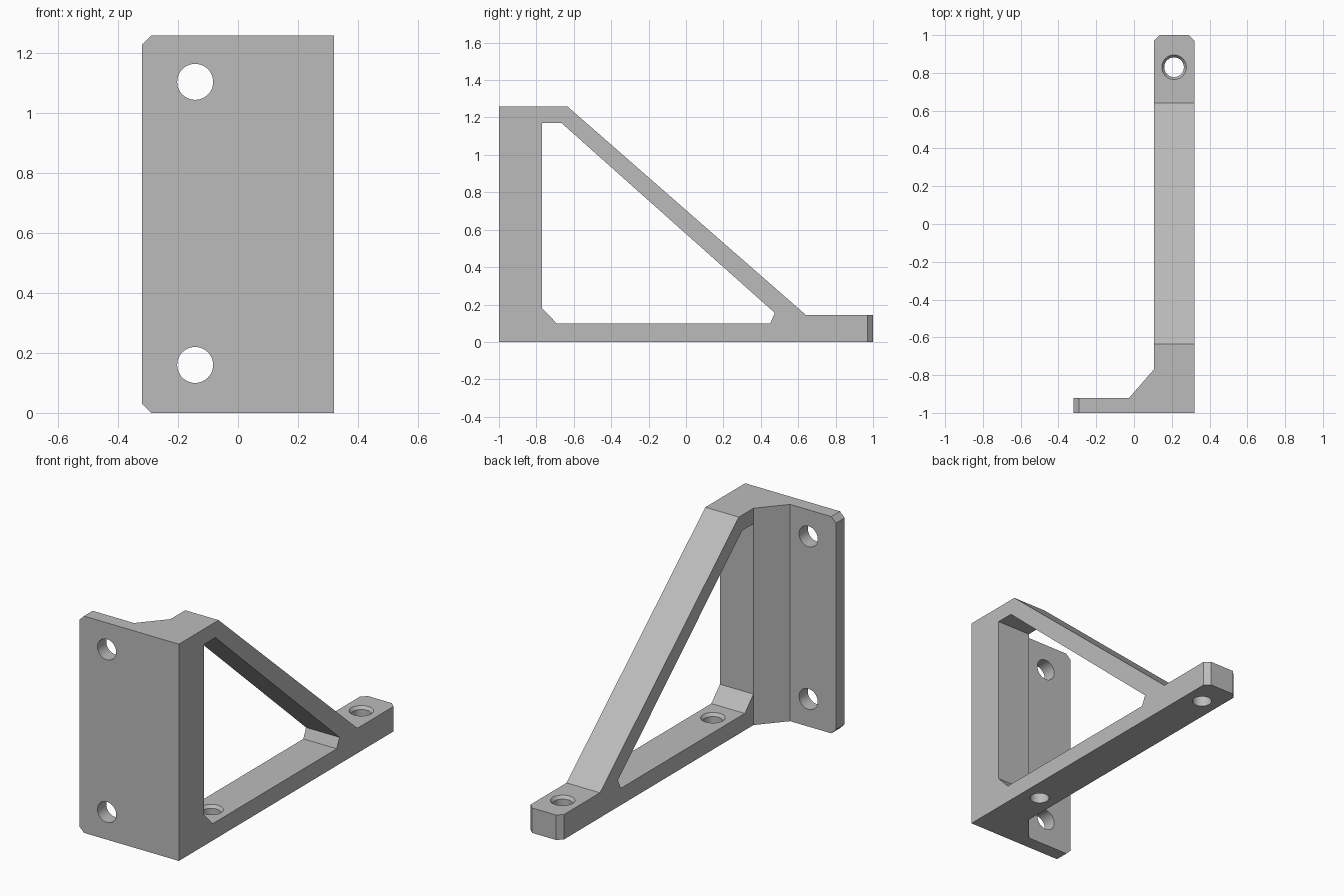
import bpy, bmesh, math
from mathutils import Vector

old = bpy.data.objects.get("Cube")
if old:
    bpy.data.objects.remove(old, do_unlink=True)

grey = bpy.data.materials.new("plain grey")
grey.use_nodes = True
colour = (0.5, 0.5, 0.5, 1)
grey.diffuse_color = colour
grey.node_tree.nodes["Principled BSDF"].inputs["Base Color"].default_value = colour


def finish(name, bm):
    bmesh.ops.recalc_face_normals(bm, faces=bm.faces)
    mesh = bpy.data.meshes.new(name)
    bm.to_mesh(mesh)
    bm.free()
    mesh.materials.append(grey)
    ob = bpy.data.objects.new(name, mesh)
    bpy.context.collection.objects.link(ob)
    return ob


def prism(name, profile, axis, start, end):
    """Extrude a 2D profile along x, y or z."""
    place = {"x": lambda a, b: (start, a, b),
             "y": lambda a, b: (a, start, b),
             "z": lambda a, b: (a, b, start)}[axis]
    bm = bmesh.new()
    face = bm.faces.new([bm.verts.new(place(a, b)) for a, b in profile])
    move = Vector([end - start if c == axis else 0 for c in "xyz"])
    out = bmesh.ops.extrude_face_region(bm, geom=[face])
    new = [v for v in out["geom"] if isinstance(v, bmesh.types.BMVert)]
    bmesh.ops.translate(bm, verts=new, vec=move)
    return finish(name, bm)


def circle(a, b, r, n=48):
    return [(a + r * math.cos(math.tau * i / n), b + r * math.sin(math.tau * i / n))
            for i in range(n)]


def cone(name, x, y, z, r_low, r_high, depth):
    bm = bmesh.new()
    bmesh.ops.create_cone(bm, cap_ends=True, segments=48, radius1=r_low,
                          radius2=r_high, depth=depth)
    bmesh.ops.translate(bm, verts=bm.verts, vec=(x, y, z))
    return finish(name, bm)


# Full-height body: mounting flange, gusset and arm seen in plan
TOP = 1.26
bracket = prism("shelf_bracket", [
    (-0.32, -1), (0.32, -1), (0.32, 0.97), (0.29, 1), (0.135, 1), (0.105, 0.97),
    (0.105, -0.77), (-0.025, -0.92), (-0.32, -0.92)], "z", 0, TOP)

# Sloped brace top and triangular window
cutters = [
    prism("slope_cutter", [(0.64, 0.145), (1.1, 0.145), (1.1, 1.4), (-0.795, 1.4)],
          "x", -0.5, 0.5),
    prism("window_cutter", [(-0.769, 1.17), (-0.665, 1.17), (0.475, 0.155),
                            (0.45, 0.098), (-0.69, 0.098), (-0.769, 0.18)],
          "x", 0.0, 0.5),
]

# Clipped flange corners and wall screw holes
for z, s in ((0, 1), (TOP, -1)):
    cutters.append(prism("corner_cutter", [
        (-0.35, z), (-0.35, z - 0.1 * s), (-0.19, z - 0.1 * s), (-0.32, z + 0.03 * s)],
        "y", -1.1, -0.85))
for z in (0.16, 1.105):
    cutters.append(prism("wall_hole_cutter", circle(-0.143, z, 0.06), "y", -1.1, -0.85))

# Countersunk holes through the foot
for y, z in ((0.83, 0.145), (-0.55, 0.098)):
    cutters.append(prism("foot_hole_cutter", circle(0.212, y, 0.052), "z", -0.1, z + 0.02))
    cutters.append(cone("countersink_cutter", 0.212, y, z, 0.05, 0.08, 0.04))

for c in cutters:
    mod = bracket.modifiers.new(c.name, "BOOLEAN")
    mod.operation, mod.solver, mod.object = "DIFFERENCE", "EXACT", c

# Bake the cuts, then drop the cutters
deps = bpy.context.evaluated_depsgraph_get()
baked = bpy.data.meshes.new_from_object(bracket.evaluated_get(deps))
bracket.modifiers.clear()
bracket.data = baked
baked.materials.clear()
baked.materials.append(grey)
for c in cutters:
    bpy.data.objects.remove(c, do_unlink=True)

bpy.context.view_layer.objects.active = bracket
bracket.select_set(True)
bpy.ops.object.shade_smooth_by_angle(angle=math.radians(25))
